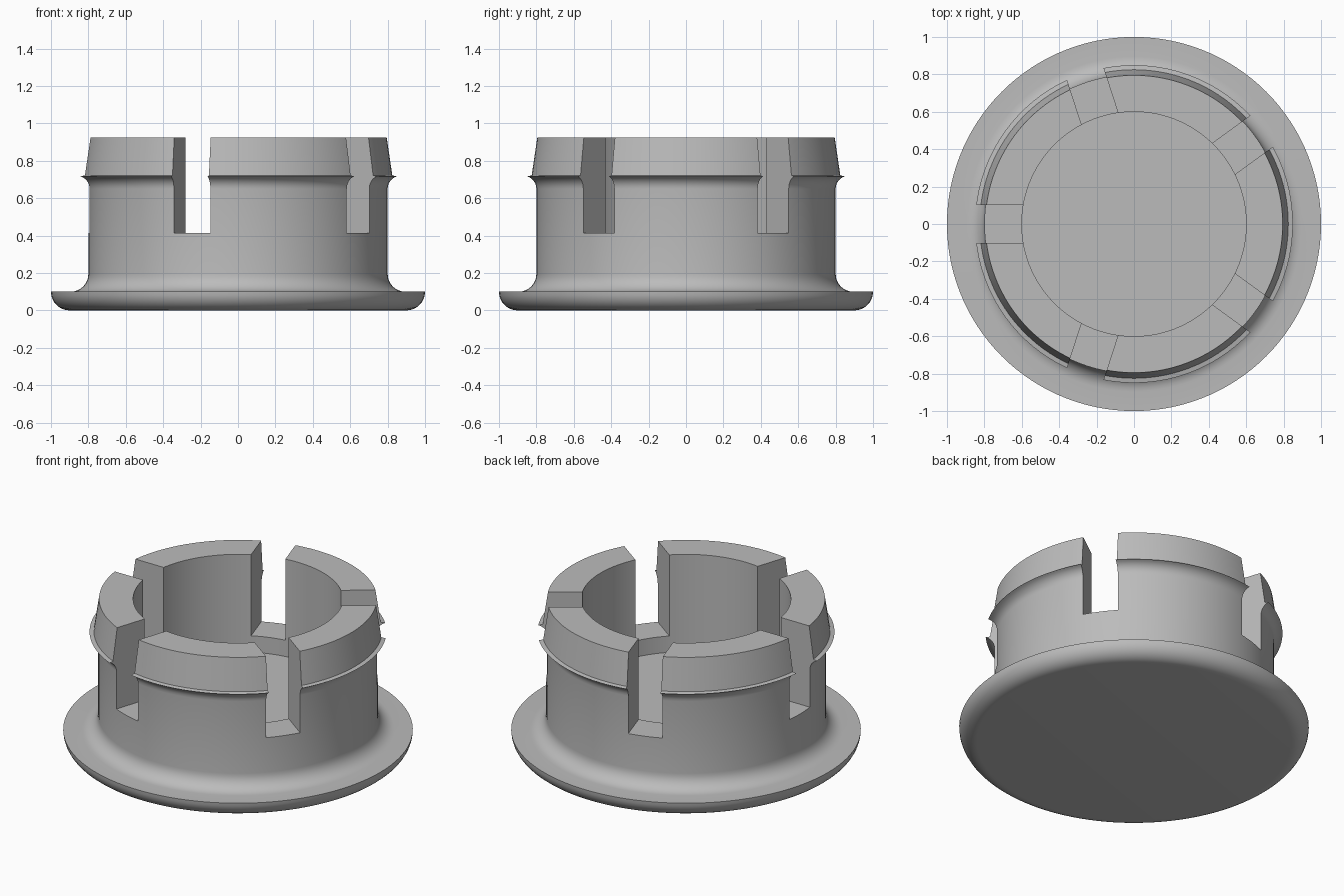
import bpy
import bmesh
import math
from mathutils import Matrix, Vector

cube = bpy.data.objects.get("Cube")
if cube:
    bpy.data.objects.remove(cube, do_unlink=True)

SEGMENTS = 120
SLOTS = 5
HEIGHT = 0.925


def arc(cx, cz, radius, start, end, steps=8):
    """Points of a circular arc in the profile plane, angles in degrees."""
    angles = [math.radians(start + (end - start) * i / steps) for i in range(steps + 1)]
    return [(cx + radius * math.cos(a), cz + radius * math.sin(a)) for a in angles]


def add_object(name, bm):
    bmesh.ops.recalc_face_normals(bm, faces=bm.faces)
    mesh = bpy.data.meshes.new(name)
    bm.to_mesh(mesh)
    bm.free()
    obj = bpy.data.objects.new(name, mesh)
    bpy.context.collection.objects.link(obj)
    return obj


# Material
grey = bpy.data.materials.new("plain grey")
grey.use_nodes = True
colour = (0.5, 0.5, 0.5, 1)
grey.diffuse_color = colour
grey.node_tree.nodes["Principled BSDF"].inputs["Base Color"].default_value = colour

# Plug: rounded flange, filleted wall, tapered snap lip and round cavity
profile = [(0, 0)]
profile += arc(0.9, 0.1, 0.1, -90, 0)
profile += arc(0.895, 0.195, 0.095, 270, 180)
profile += arc(0.87, 0.65, 0.07, 180, 107, 6)
profile += [(0.825, 0.722), (0.795, HEIGHT), (0.6, HEIGHT), (0.6, 0.31), (0, 0.31)]

bm = bmesh.new()
verts = [bm.verts.new((r, 0, z)) for r, z in profile]
edges = [bm.edges.new(pair) for pair in zip(verts, verts[1:])]
bmesh.ops.spin(bm, geom=verts + edges, cent=(0, 0, 0), axis=(0, 0, 1),
               angle=math.tau, steps=SEGMENTS)
bmesh.ops.remove_doubles(bm, verts=bm.verts, dist=0.0005)
plug = add_object("slotted_plug", bm)
plug.data.materials.append(grey)

# Slot cutters: five radial boxes, the first one towards -x
bm = bmesh.new()
for i in range(SLOTS):
    turn = Matrix.Rotation(math.pi + math.tau * i / SLOTS, 4, 'Z')
    place = Matrix.Translation(Vector((0.7, 0, 0.713)))
    size = Matrix.Diagonal((0.5, 0.205, 0.6, 1))
    bmesh.ops.create_cube(bm, size=1, matrix=turn @ place @ size)
cutter = add_object("slot_cutter", bm)
cutter.hide_render = True

cut = plug.modifiers.new("slots", 'BOOLEAN')
cut.operation = 'DIFFERENCE'
cut.solver = 'EXACT'
cut.object = cutter

bpy.ops.object.select_all(action='DESELECT')
plug.select_set(True)
bpy.context.view_layer.objects.active = plug
bpy.ops.object.modifier_apply(modifier=cut.name)
bpy.data.objects.remove(cutter, do_unlink=True)
bpy.ops.object.shade_smooth_by_angle(angle=math.radians(25))
